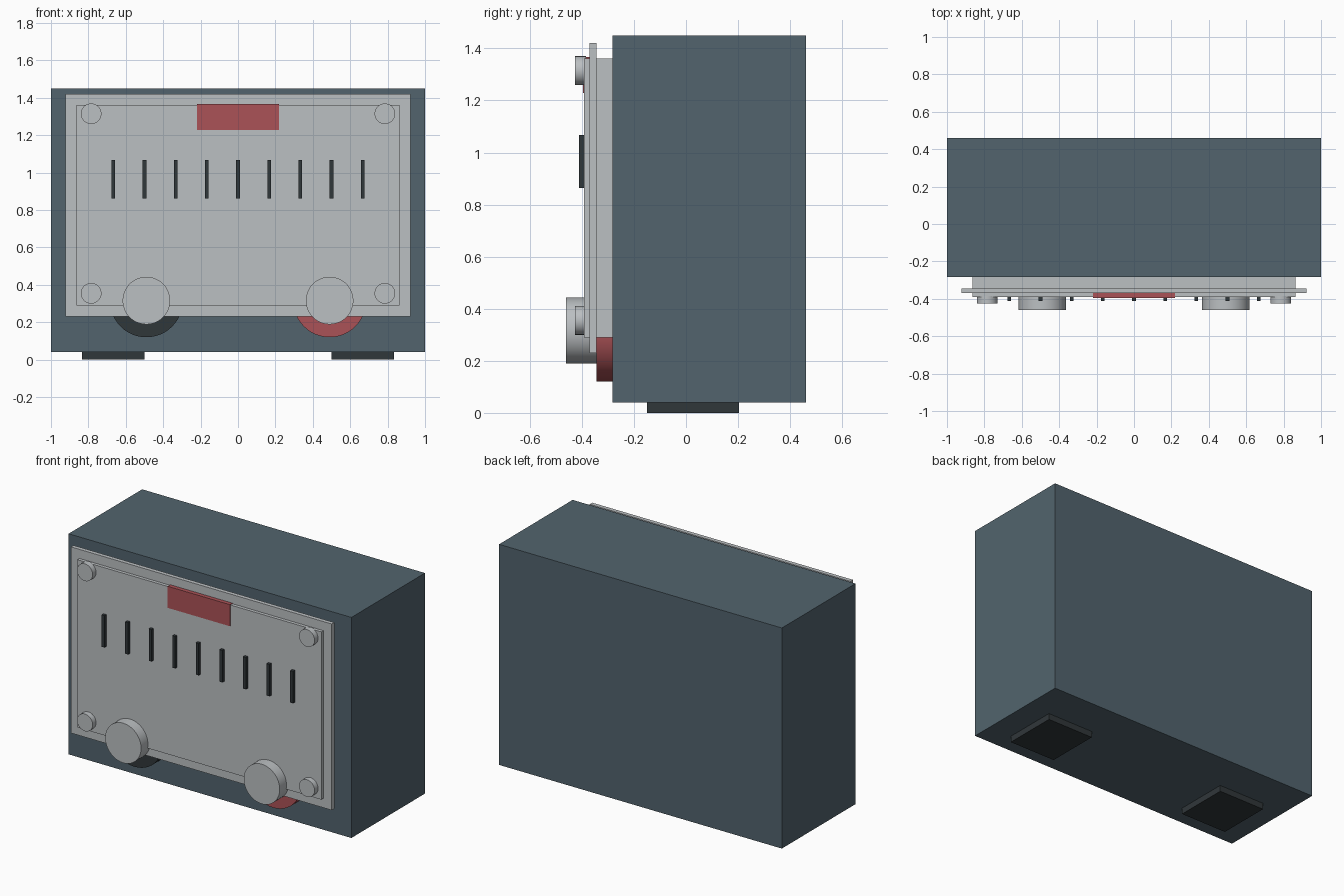
import bpy, bmesh, math
from mathutils import Matrix

if "Cube" in bpy.data.objects:
    bpy.data.objects.remove(bpy.data.objects["Cube"])


def material(name, rgb):
    m = bpy.data.materials.new(name)
    m.diffuse_color = (*rgb, 1)
    m.use_nodes = True
    m.node_tree.nodes["Principled BSDF"].inputs["Base Color"].default_value = m.diffuse_color
    return m


SLATE = material("slate_blue", (0.085, 0.127, 0.155))
GREY = material("light_grey", (0.50, 0.525, 0.54))
RED = material("muted_red", (0.41, 0.085, 0.095))
DARK = material("charcoal", (0.03, 0.038, 0.042))


def finish(bm, name, mat):
    me = bpy.data.meshes.new(name)
    bm.to_mesh(me)
    bm.free()
    me.materials.append(mat)
    ob = bpy.data.objects.new(name, me)
    bpy.context.collection.objects.link(ob)
    return ob


def box(name, x, y, z, mat):
    """Box from (min, max) ranges."""
    bm = bmesh.new()
    bmesh.ops.create_cube(bm, size=1)
    for v in bm.verts:
        for i, (lo, hi) in enumerate((x, y, z)):
            v.co[i] = lo + (v.co[i] + 0.5) * (hi - lo)
    return finish(bm, name, mat)


def disc(name, x, z, r, y, mat):
    """Cylinder facing the front, spanning the y range."""
    bm = bmesh.new()
    bmesh.ops.create_cone(bm, cap_ends=True, segments=48, radius1=r, radius2=r,
                          depth=y[1] - y[0])
    bmesh.ops.rotate(bm, verts=bm.verts, matrix=Matrix.Rotation(math.pi / 2, 3, 'X'))
    bmesh.ops.translate(bm, verts=bm.verts, vec=(x, sum(y) / 2, z))
    for f in bm.faces:
        f.smooth = len(f.verts) == 4
    for e in bm.edges:
        e.smooth = e.calc_face_angle(0) < math.radians(30)
    return finish(bm, name, mat)


# Case and front panel
box("case", (-1, 1), (-0.283, 0.46), (0.04, 1.45), SLATE)
box("front_panel", (-0.863, 0.863), (-0.391, -0.27), (0.29, 1.362), GREY)
box("panel_flange", (-0.922, 0.922), (-0.37, -0.344), (0.23, 1.42), GREY)

# Red plate at the top of the panel
box("top_plate", (-0.22, 0.22), (-0.396, -0.368), (1.228, 1.366), RED)

# Row of vertical bars
for i in range(9):
    x = (i - 4) / 6
    box(f"vent_bar_{i + 1}", (x - 0.01, x + 0.01), (-0.411, -0.385), (0.863, 1.067), DARK)

# Mirrored parts
for s, side, col in ((-1, "left", DARK), (1, "right", RED)):
    disc(f"knob_{side}", s * 0.49, 0.316, 0.127, (-0.46, -0.344), GREY)
    disc(f"knob_backing_{side}", s * 0.49, 0.315, 0.195, (-0.344, -0.275), col)
    for z, level in ((0.355, "lower"), (1.315, "upper")):
        disc(f"screw_{level}_{side}", s * 0.785, z, 0.055, (-0.426, -0.385), GREY)
    xs = sorted((s * 0.5, s * 0.833))
    box(f"foot_{side}", xs, (-0.15, 0.204), (0, 0.05), DARK)
